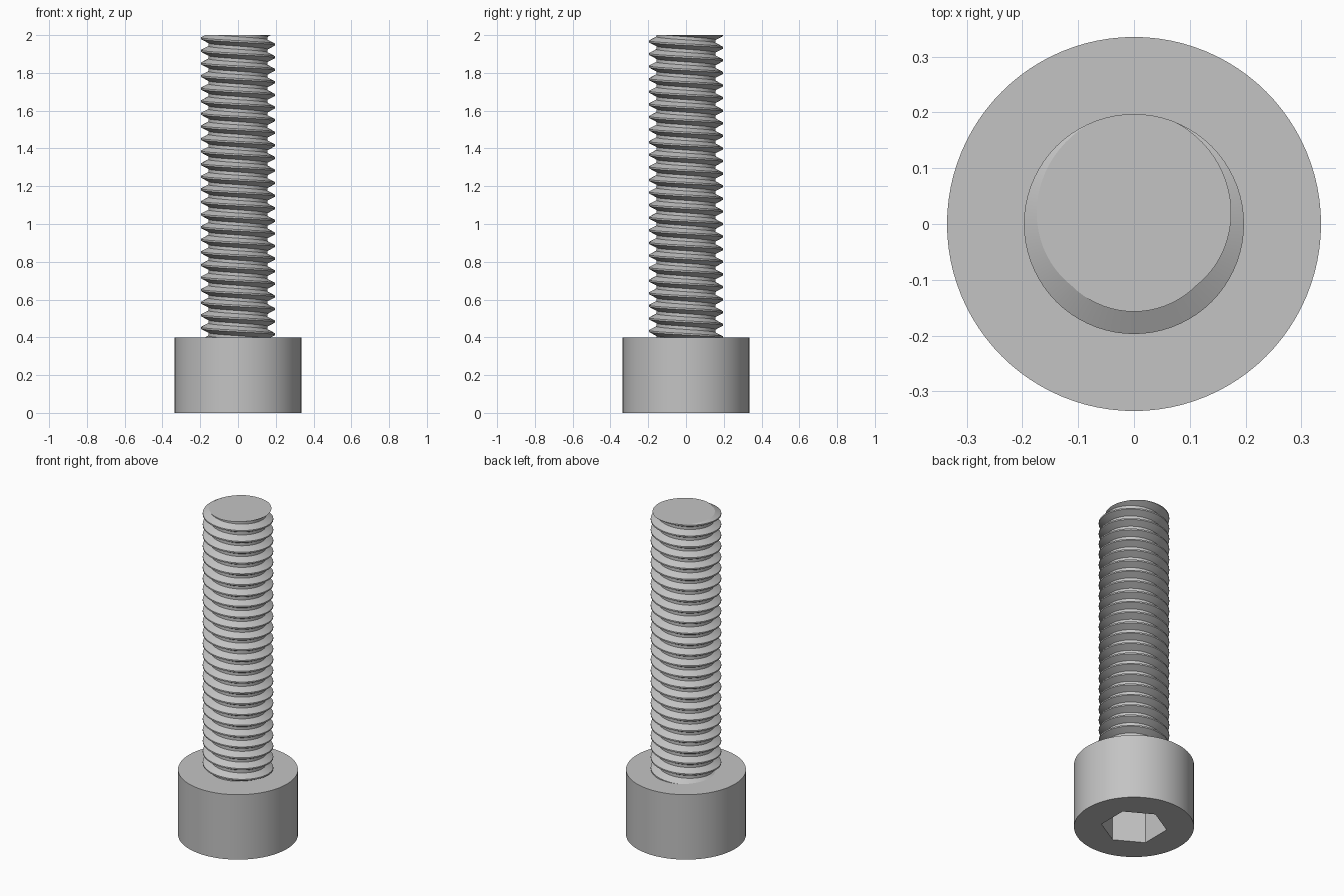
import bpy, bmesh
from math import cos, sin, tau, radians
from mathutils import Vector

cube = bpy.data.objects.get("Cube")
if cube:
    bpy.data.objects.remove(cube, do_unlink=True)

HEAD_R, HEAD_H = 0.335, 0.4
HEX_R, HEX_DEPTH = 0.185, 0.2
MAJOR_R, MINOR_R = 0.197, 0.157
TOP = 2.0
PITCH = (TOP - HEAD_H) / 24
SEGMENTS = 72

steel = bpy.data.materials.new("grey steel")
steel.use_nodes = True
colour = (0.55, 0.55, 0.55, 1)
steel.diffuse_color = colour
steel.node_tree.nodes["Principled BSDF"].inputs["Base Color"].default_value = colour


def finish(bm, name, angle):
    bmesh.ops.recalc_face_normals(bm, faces=bm.faces[:])
    mesh = bpy.data.meshes.new(name)
    bm.to_mesh(mesh)
    bm.free()
    mesh.materials.append(steel)
    obj = bpy.data.objects.new(name, mesh)
    bpy.context.collection.objects.link(obj)
    bpy.ops.object.select_all(action='DESELECT')
    obj.select_set(True)
    bpy.context.view_layer.objects.active = obj
    bpy.ops.object.shade_smooth_by_angle(angle=radians(angle))
    return obj


def ring(bm, radius, z, count, start=0.0):
    return [bm.verts.new((radius * cos(start + tau * i / count),
                          radius * sin(start + tau * i / count), z))
            for i in range(count)]


def wall(bm, low, high):
    n = len(low)
    for i in range(n):
        j = (i + 1) % n
        bm.faces.new((low[i], low[j], high[j], high[i]))


# Cylindrical head with a blind hexagonal socket in its underside
bm = bmesh.new()
rim_low = ring(bm, HEAD_R, 0, 96)
rim_high = ring(bm, HEAD_R, HEAD_H, 96)
hex_low = ring(bm, HEX_R, 0, 6, radians(30))
hex_high = ring(bm, HEX_R, HEX_DEPTH, 6, radians(30))
wall(bm, rim_low, rim_high)
wall(bm, hex_low, hex_high)
bm.faces.new(rim_high)
bm.faces.new(hex_high)
edges = [e for e in bm.edges if all(abs(v.co.z) < 1e-6 for v in e.verts)]
bmesh.ops.triangle_fill(bm, edges=edges, use_beauty=True, normal=Vector((0, 0, -1)))
finish(bm, "socket_head", 30)

# Threaded shank: root flat, flank, crest flat and flank repeated up a helix
bm = bmesh.new()
profile = [(-7 / 16, MINOR_R), (-1 / 16, MAJOR_R), (1 / 16, MAJOR_R), (7 / 16, MINOR_R)]
profile = [(-3 / 8, MINOR_R), (-1 / 16, MAJOR_R), (1 / 16, MAJOR_R), (3 / 8, MINOR_R)]
step = len(profile)
columns = []
for i in range(SEGMENTS):
    a = tau * i / SEGMENTS
    lead = TOP - PITCH * (i / SEGMENTS - 0.25)
    columns.append([bm.verts.new((r * cos(a), r * sin(a), lead + PITCH * (turn + dz)))
                    for turn in range(-27, 4) for dz, r in profile])
for i in range(SEGMENTS):
    here = columns[i]
    # The last column joins the first one a whole turn lower
    there = columns[i + 1] if i + 1 < SEGMENTS else columns[0]
    shift = 0 if i + 1 < SEGMENTS else -step
    for k in range(step, len(here) - 1):
        bm.faces.new((here[k], there[k + shift], there[k + 1 + shift], here[k + 1]))

# Trim both ends flat and cap them
for z, up in ((TOP, 1), (HEAD_H - 0.01, -1)):
    cut = bmesh.ops.bisect_plane(bm, geom=bm.verts[:] + bm.edges[:] + bm.faces[:],
                                 plane_co=(0, 0, z), plane_no=(0, 0, up), clear_outer=True)
    loop = [e for e in cut["geom_cut"] if isinstance(e, bmesh.types.BMEdge)]
    bmesh.ops.edgeloop_fill(bm, edges=loop)
finish(bm, "threaded_shank", 25)
